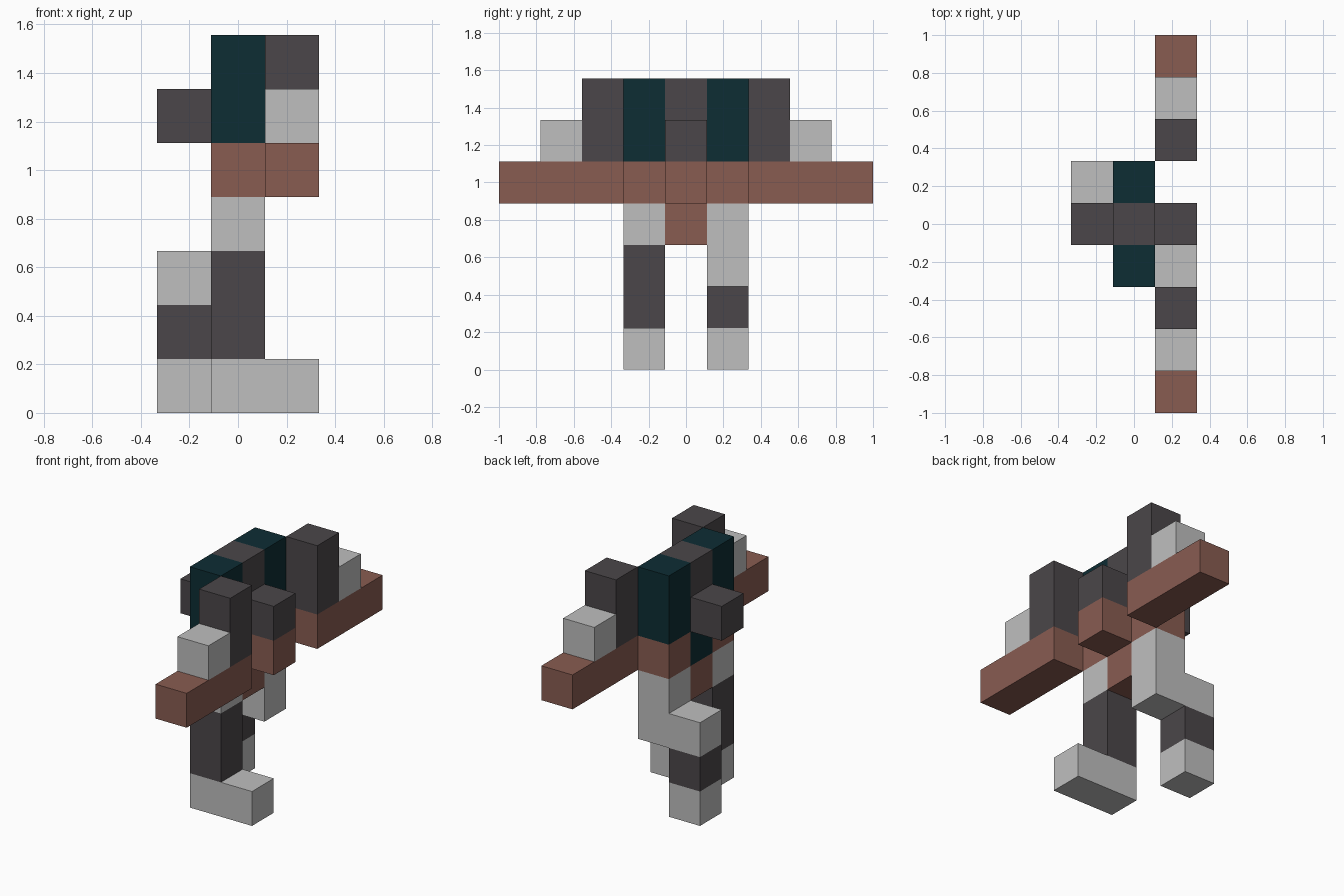
import bpy
import bmesh
from mathutils import Vector

cube = bpy.data.objects.get("Cube")
if cube:
    bpy.data.objects.remove(cube, do_unlink=True)

U = 2 / 9  # size of one block


def material(name, rgb):
    m = bpy.data.materials.new(name)
    m.use_nodes = True
    m.diffuse_color = (*rgb, 1)
    m.node_tree.nodes["Principled BSDF"].inputs["Base Color"].default_value = (*rgb, 1)
    return m


TEAL = material("deep_teal", (0.004, 0.026, 0.034))
DARK = material("charcoal", (0.07, 0.062, 0.067))
GREY = material("light_grey", (0.52, 0.52, 0.52))
BROWN = material("red_brown", (0.25, 0.107, 0.083))


def block(name, mat, first, last=None):
    """Box filling the grid cells from first to last, both included."""
    a, b = Vector(first), Vector(last or first)
    size = (b - a + Vector((1, 1, 1))) * U
    mesh = bpy.data.meshes.new(name)
    bm = bmesh.new()
    bmesh.ops.create_cube(bm, size=1)
    bmesh.ops.scale(bm, vec=size, verts=bm.verts)
    bm.to_mesh(mesh)
    bm.free()
    mesh.materials.append(mat)
    obj = bpy.data.objects.new(name, mesh)
    obj.location = ((a + b) / 2 + Vector((0, 0, 0.5))) * U
    bpy.context.collection.objects.link(obj)


# Torso centre, with chest block in front and pack block behind
block("spine", DARK, (0, 0, 5), (0, 0, 6))
block("waist", TEAL, (0, 0, 4))
block("pelvis", BROWN, (0, 0, 3))
block("chest", DARK, (1, 0, 5))
block("belly", BROWN, (1, 0, 4))
block("back_block", DARK, (-1, 0, 5))

# Mirrored torso sides and arms
for side, s in (("front", -1), ("rear", 1)):
    block(side + "_shoulder", TEAL, (0, s, 5), (0, s, 6))
    block(side + "_hip", BROWN, (0, s, 4))
    block(side + "_upper_arm", DARK, (1, 2 * s, 5), (1, 2 * s, 6))
    block(side + "_arm_guard", GREY, (1, 3 * s, 5))
    block(side + "_forearm", BROWN, (1, min(2 * s, 4 * s), 4), (1, max(2 * s, 4 * s), 4))

# Straight leg with a long foot
block("straight_leg_thigh", GREY, (0, -1, 3))
block("straight_leg_shin", DARK, (0, -1, 1), (0, -1, 2))
block("straight_leg_foot", GREY, (0, -1, 0), (1, -1, 0))

# Bent leg stepping back
block("bent_leg_thigh", GREY, (0, 1, 2), (0, 1, 3))
block("bent_leg_knee", GREY, (-1, 1, 2))
block("bent_leg_shin", DARK, (-1, 1, 1))
block("bent_leg_foot", GREY, (-1, 1, 0))
